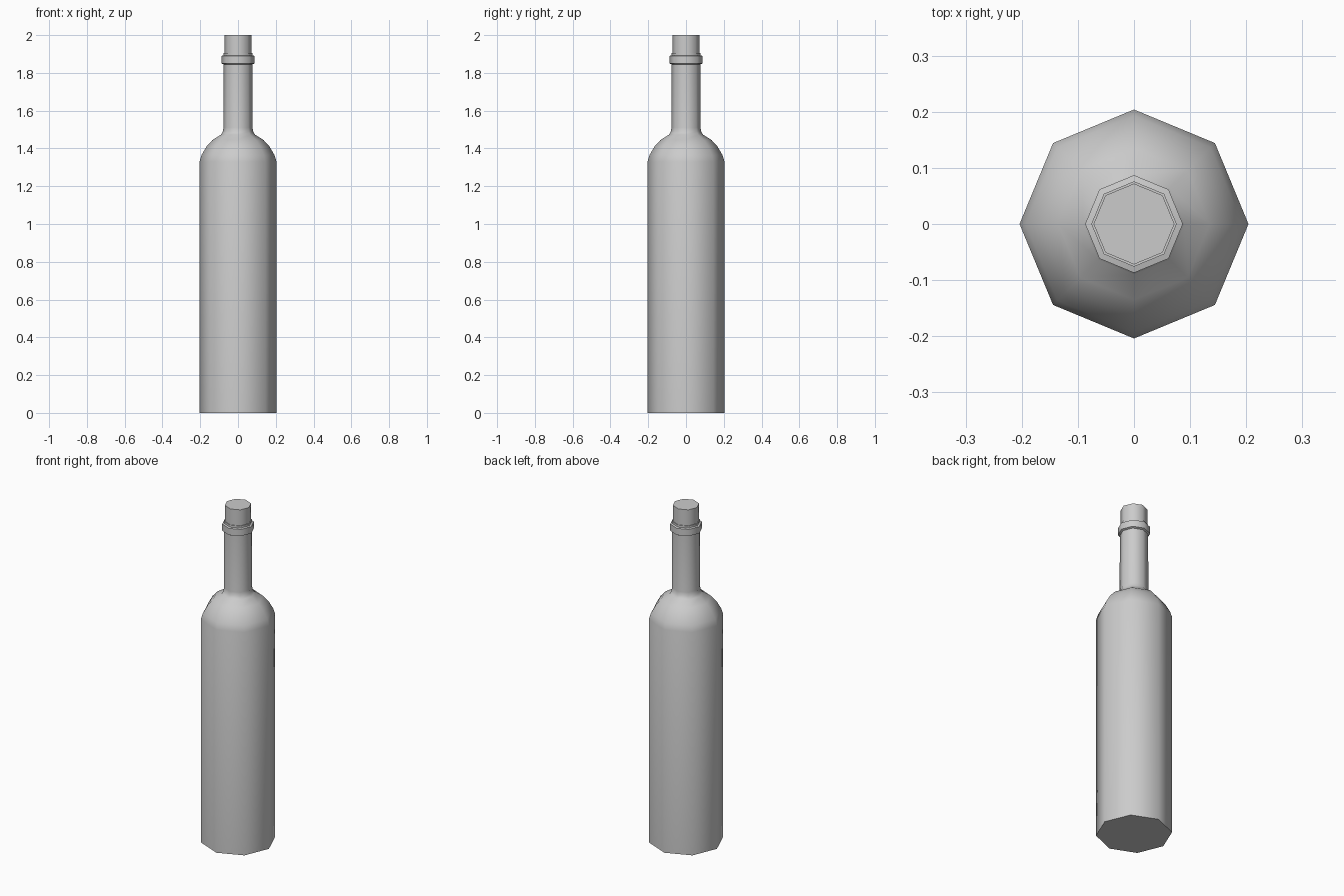
import bpy, bmesh
from math import radians, cos, sin, pi

if "Cube" in bpy.data.objects:
    bpy.data.objects.remove(bpy.data.objects["Cube"])

SIDES = 8


def lathe(name, profile):
    """Revolve (radius, height) points into a closed eight-sided solid."""
    bm = bmesh.new()
    rings = [[bm.verts.new((r * cos(2 * pi * i / SIDES), r * sin(2 * pi * i / SIDES), z))
              for i in range(SIDES)] for r, z in profile]
    for low, high in zip(rings, rings[1:]):
        for i in range(SIDES):
            j = (i + 1) % SIDES
            bm.faces.new((low[i], low[j], high[j], high[i]))
    bm.faces.new(rings[0][::-1])
    bm.faces.new(rings[-1])
    bmesh.ops.recalc_face_normals(bm, faces=bm.faces)
    mesh = bpy.data.meshes.new(name)
    bm.to_mesh(mesh)
    bm.free()
    obj = bpy.data.objects.new(name, mesh)
    bpy.context.collection.objects.link(obj)
    bpy.ops.object.select_all(action='DESELECT')
    obj.select_set(True)
    bpy.context.view_layer.objects.active = obj
    bpy.ops.object.shade_smooth_by_angle(angle=radians(55))
    return obj


# Glass body: straight side, rounded shoulder, neck, collar ring and lip
lathe("bottle", [
    (0.204, 0.0), (0.204, 1.33), (0.193, 1.365), (0.167, 1.41), (0.135, 1.445),
    (0.09, 1.473), (0.08, 1.49), (0.077, 1.51), (0.076, 1.845),
    (0.087, 1.85), (0.087, 1.89), (0.076, 1.893), (0.076, 1.905),
])

# Stopper seated in the mouth
lathe("cork", [(0.072, 1.89), (0.072, 2.0)])
